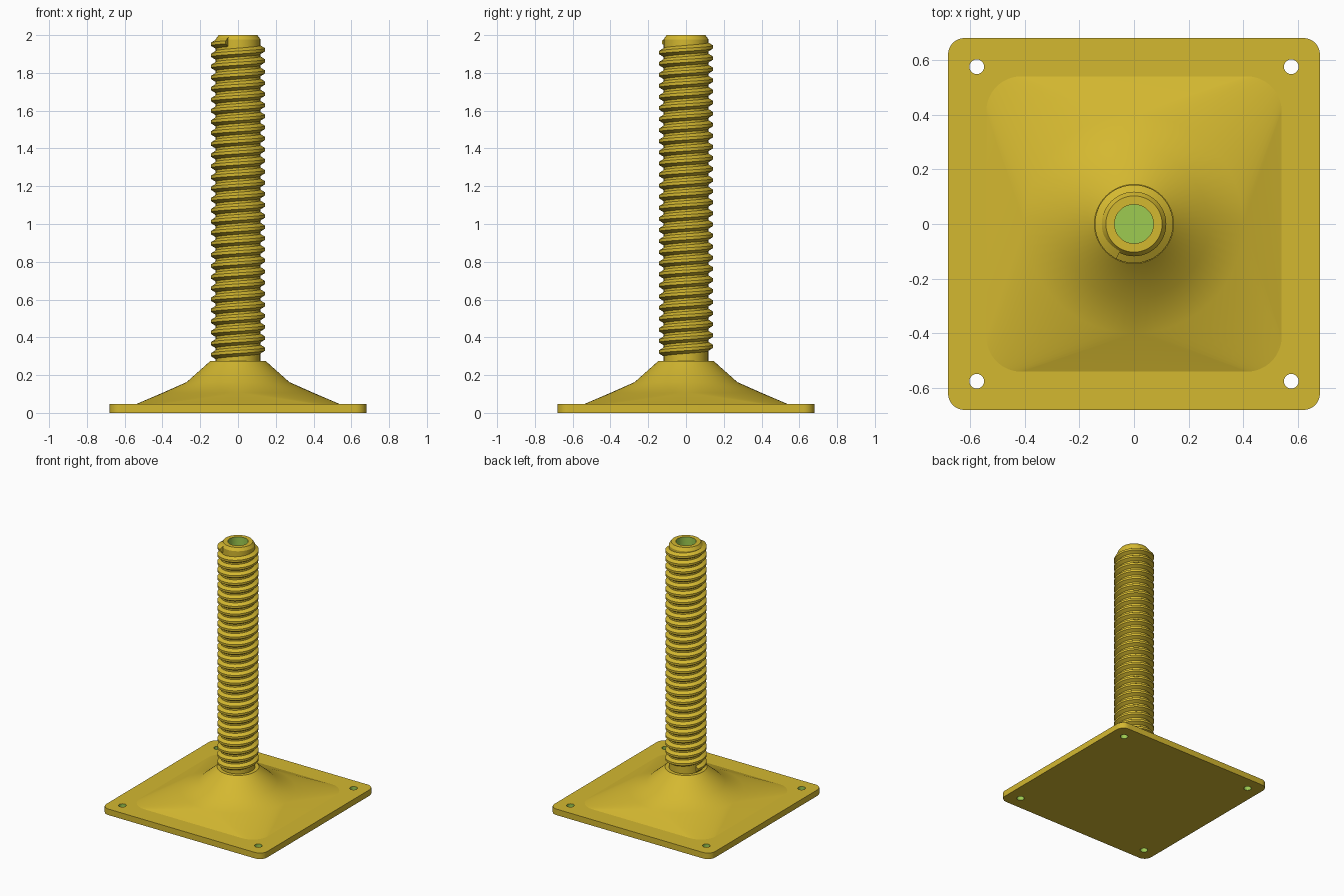
import bpy, bmesh, math
from math import cos, sin, pi

if "Cube" in bpy.data.objects:
    bpy.data.objects.remove(bpy.data.objects["Cube"])


def material(name, rgb):
    m = bpy.data.materials.new(name)
    lin = [c / 12.92 if c <= 0.04045 else ((c + 0.055) / 1.055) ** 2.4
           for c in (v / 255 for v in rgb)]
    m.diffuse_color = (*lin, 1)
    m.use_nodes = True
    m.node_tree.nodes["Principled BSDF"].inputs["Base Color"].default_value = m.diffuse_color
    return m


YELLOW = material("mustard yellow", (212, 184, 48))
GREEN = material("cut green", (157, 203, 81))


def smooth(ob, angle=30):
    bpy.ops.object.select_all(action='DESELECT')
    ob.select_set(True)
    bpy.context.view_layer.objects.active = ob
    bpy.ops.object.shade_smooth_by_angle(angle=math.radians(angle))


def finish(name, bm):
    bmesh.ops.remove_doubles(bm, verts=bm.verts, dist=1e-5)
    bmesh.ops.recalc_face_normals(bm, faces=bm.faces)
    me = bpy.data.meshes.new(name)
    bm.to_mesh(me)
    bm.free()
    ob = bpy.data.objects.new(name, me)
    bpy.context.collection.objects.link(ob)
    me.materials.append(YELLOW)
    me.materials.append(GREEN)
    smooth(ob)
    return ob


def bridge(bm, a, b, closed=True):
    n = len(a)
    for i in range(n if closed else n - 1):
        j = (i + 1) % n
        bm.faces.new((a[i], a[j], b[j], b[i]))


def rounded_square(half, r, steps=16):
    """Four corner arcs; with half == r it is a circle with doubled quarter points."""
    c = half - r
    pts = []
    for q in range(4):
        sx, sy = ((1, 1), (-1, 1), (-1, -1), (1, -1))[q]
        for k in range(steps + 1):
            t = (q + k / steps) * pi / 2
            pts.append((sx * c + r * cos(t), sy * c + r * sin(t)))
    return pts


# base plate: rounded square with four screw holes, green hole walls
PLATE_H, HOLE, HOLE_R = 0.046, 0.575, 0.027
cu = bpy.data.curves.new("base_plate", 'CURVE')
cu.dimensions = '2D'
cu.fill_mode = 'BOTH'
cu.extrude = PLATE_H / 2
outlines = [rounded_square(0.68, 0.06, 8)]
for sx in (-1, 1):
    for sy in (-1, 1):
        outlines.append([(sx * HOLE + HOLE_R * cos(k * pi / 16),
                          sy * HOLE + HOLE_R * sin(k * pi / 16)) for k in range(32)])
for pts in outlines:
    sp = cu.splines.new('POLY')
    sp.points.add(len(pts) - 1)
    for p, (x, y) in zip(sp.points, pts):
        p.co = (x, y, 0, 1)
    sp.use_cyclic_u = True
tmp = bpy.data.objects.new("plate_outline", cu)
bpy.context.collection.objects.link(tmp)
bpy.context.view_layer.update()
bm = bmesh.new()
bm.from_mesh(tmp.to_mesh())
tmp.to_mesh_clear()
bpy.data.objects.remove(tmp)
bmesh.ops.translate(bm, verts=bm.verts, vec=(0, 0, PLATE_H / 2))
plate = finish("base_plate", bm)
for f in plate.data.polygons:
    dist = math.hypot(abs(f.center.x) - HOLE, abs(f.center.y) - HOLE)
    f.material_index = 1 if abs(f.normal.z) < 0.5 and dist < HOLE_R * 1.2 else 0

# flared foot: rounded square blending into stacked cones
bm = bmesh.new()
rings = []
for half, r, z in ((0.545, 0.12, 0.044), (0.40, 0.40, 0.106), (0.272, 0.272, 0.163),
                   (0.145, 0.145, 0.276), (0.10, 0.10, 0.276)):
    rings.append([bm.verts.new((x, y, z)) for x, y in rounded_square(half, r)])
for a, b in zip(rings, rings[1:]):
    bridge(bm, a, b)
finish("flared_foot", bm)

# rod core with chamfered top and a blind green bore
BORE_R = 0.071
bm = bmesh.new()
N = 64
profile = [(0.118, 0.05), (0.118, 1.978), (0.103, 2.0), (BORE_R, 2.0), (BORE_R, 0.06)]
rings = [[bm.verts.new((r * cos(2 * pi * i / N), r * sin(2 * pi * i / N), z))
          for i in range(N)] for r, z in profile]
for a, b in zip(rings, rings[1:]):
    bridge(bm, a, b)
bm.faces.new(rings[-1])
bm.faces.new(rings[0])
core = finish("rod_core", bm)
for f in core.data.polygons:
    mid = math.hypot(f.center.x, f.center.y)
    f.material_index = 1 if mid < BORE_R + 0.002 and f.center.z > 0.055 else 0

# right-handed screw thread swept along a helix
START, END = math.radians(160), math.radians(243) + 28 * 2 * pi
Z0, Z1 = 0.305, 1.962
section = [(0.112, -0.027), (0.143, -0.008), (0.143, 0.008), (0.112, 0.027)]
steps = 28 * 56
bm = bmesh.new()
rows = []
for i in range(steps + 1):
    k = i / steps
    t, z = START + (END - START) * k, Z0 + (Z1 - Z0) * k
    rows.append([bm.verts.new((r * cos(t), r * sin(t), z + dz)) for r, dz in section])
for a, b in zip(rows, rows[1:]):
    bridge(bm, a, b)
bm.faces.new(rows[0])
bm.faces.new(rows[-1])
finish("screw_thread", bm)
